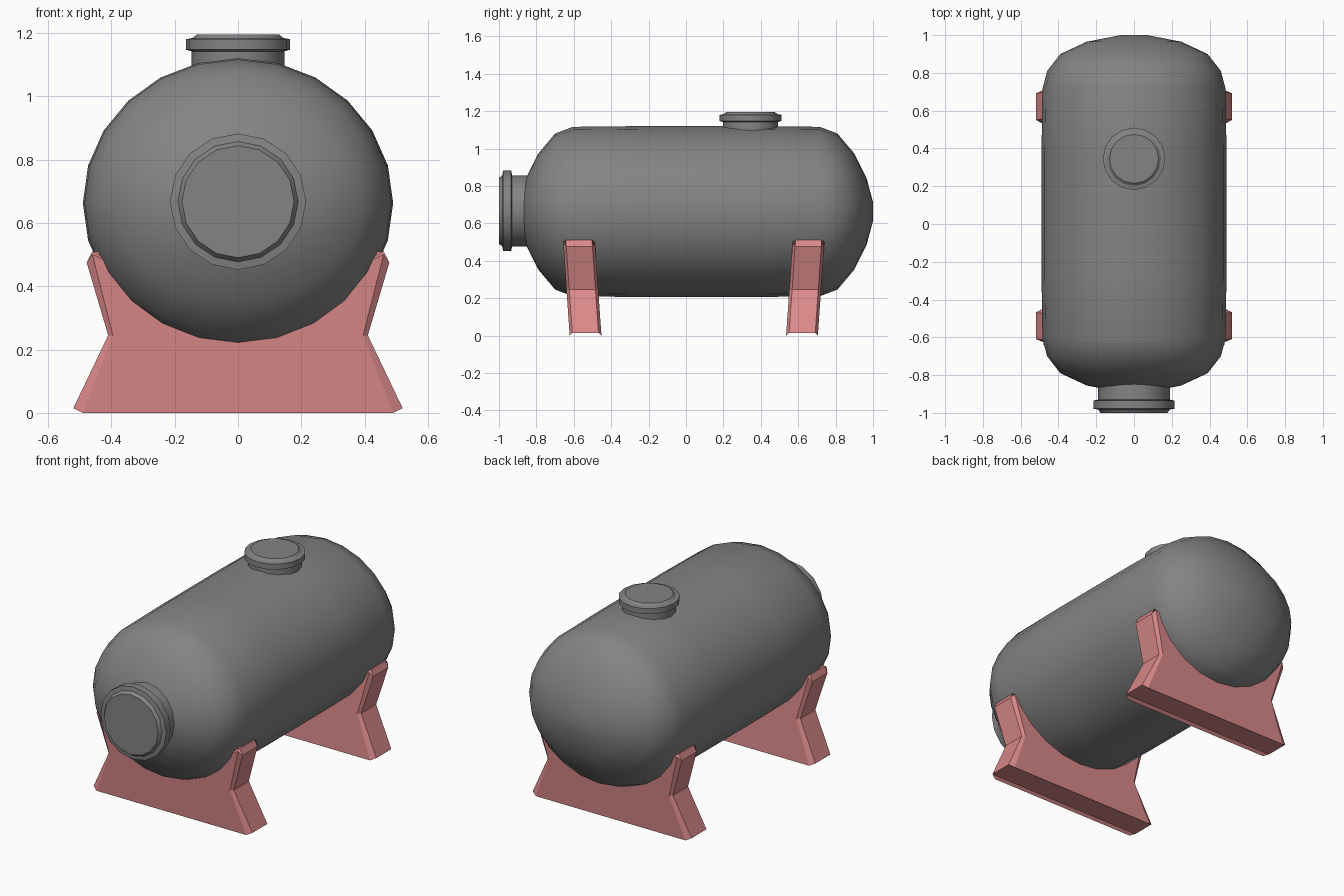
import bpy, bmesh, math
from mathutils import Matrix

cube = bpy.data.objects.get("Cube")
if cube:
    bpy.data.objects.remove(cube, do_unlink=True)


def make_material(name, rgb):
    mat = bpy.data.materials.new(name)
    mat.use_nodes = True
    mat.diffuse_color = (*rgb, 1)
    mat.node_tree.nodes["Principled BSDF"].inputs["Base Color"].default_value = (*rgb, 1)
    return mat


GREY = make_material("grey steel", (0.23, 0.23, 0.23))
PINK = make_material("pink paint", (0.70, 0.25, 0.25))


def loft(name, rings, mat, smooth_angle=None):
    """Skin a list of equally long point loops and cap both ends."""
    bm = bmesh.new()
    loops = [[bm.verts.new(p) for p in ring] for ring in rings]
    n = len(loops[0])
    for a, b in zip(loops, loops[1:]):
        for i in range(n):
            j = (i + 1) % n
            bm.faces.new((a[i], a[j], b[j], b[i]))
    bm.faces.new(loops[0])
    bm.faces.new(loops[-1])
    bmesh.ops.recalc_face_normals(bm, faces=bm.faces)
    mesh = bpy.data.meshes.new(name)
    bm.to_mesh(mesh)
    bm.free()
    mesh.materials.append(mat)
    obj = bpy.data.objects.new(name, mesh)
    bpy.context.collection.objects.link(obj)
    if smooth_angle:
        bpy.ops.object.select_all(action='DESELECT')
        obj.select_set(True)
        bpy.context.view_layer.objects.active = obj
        bpy.ops.object.shade_smooth_by_angle(angle=math.radians(smooth_angle))
    return obj


def ellipse(rx, ry, h, sides):
    steps = [math.tau * i / sides for i in range(sides)]
    return [(rx * math.cos(t), ry * math.sin(t), h) for t in steps]


# Tank: half profile of (distance from middle, half width, half height)
CENTRE_Y, CENTRE_Z = 0.055, 0.663
half = [(0.30, 0.49, 0.457), (0.66, 0.485, 0.453), (0.755, 0.46, 0.417),
        (0.845, 0.39, 0.31), (0.91, 0.25, 0.18), (0.945, 0.07, 0.05)]
profile = [(-d, w, h) for d, w, h in reversed(half)] + half
tank = loft("tank", [[(x, CENTRE_Y + d, CENTRE_Z + z) for x, z, _ in ellipse(w, h, 0, 24)]
                     for d, w, h in profile], GREY, 50)


# Ports: neck, flange and chamfered lid on one turned profile
def port(name, points, matrix):
    obj = loft(name, [ellipse(r, r, h, 16) for r, h in points], GREY, 30)
    obj.data.transform(matrix)


port("top_hatch", [(0.147, 1.0), (0.147, 1.142), (0.165, 1.147), (0.165, 1.18),
                   (0.143, 1.184), (0.13, 1.195)], Matrix.Translation((0, 0.345, 0)))
port("front_hatch", [(0.19, 0.78), (0.19, 0.93), (0.215, 0.935), (0.215, 0.978),
                     (0.19, 0.982), (0.177, 1.0)],
     Matrix.Translation((0, 0, 0.667)) @ Matrix.Rotation(math.pi / 2, 4, 'X'))

# Saddles: waisted outlines with chamfered sides, leaning outwards at the top
face_side = [(0.49, 0.0), (0.395, 0.245), (0.46, 0.50), (0.35, 0.45)]
rim_side = [(0.52, 0.015), (0.41, 0.245), (0.478, 0.475), (0.46, 0.51)]


def outline(side, y, lean):
    full = side + [(-x, z) for x, z in reversed(side)]
    return [(x, y + lean * z, z) for x, z in full]


for name, y, lean in (("front_saddle", -0.537, -0.07), ("back_saddle", 0.62, 0.07)):
    loft(name, [outline(face_side, y - 0.085, lean), outline(rim_side, y - 0.07, lean),
                outline(rim_side, y + 0.07, lean), outline(face_side, y + 0.085, lean)], PINK)
